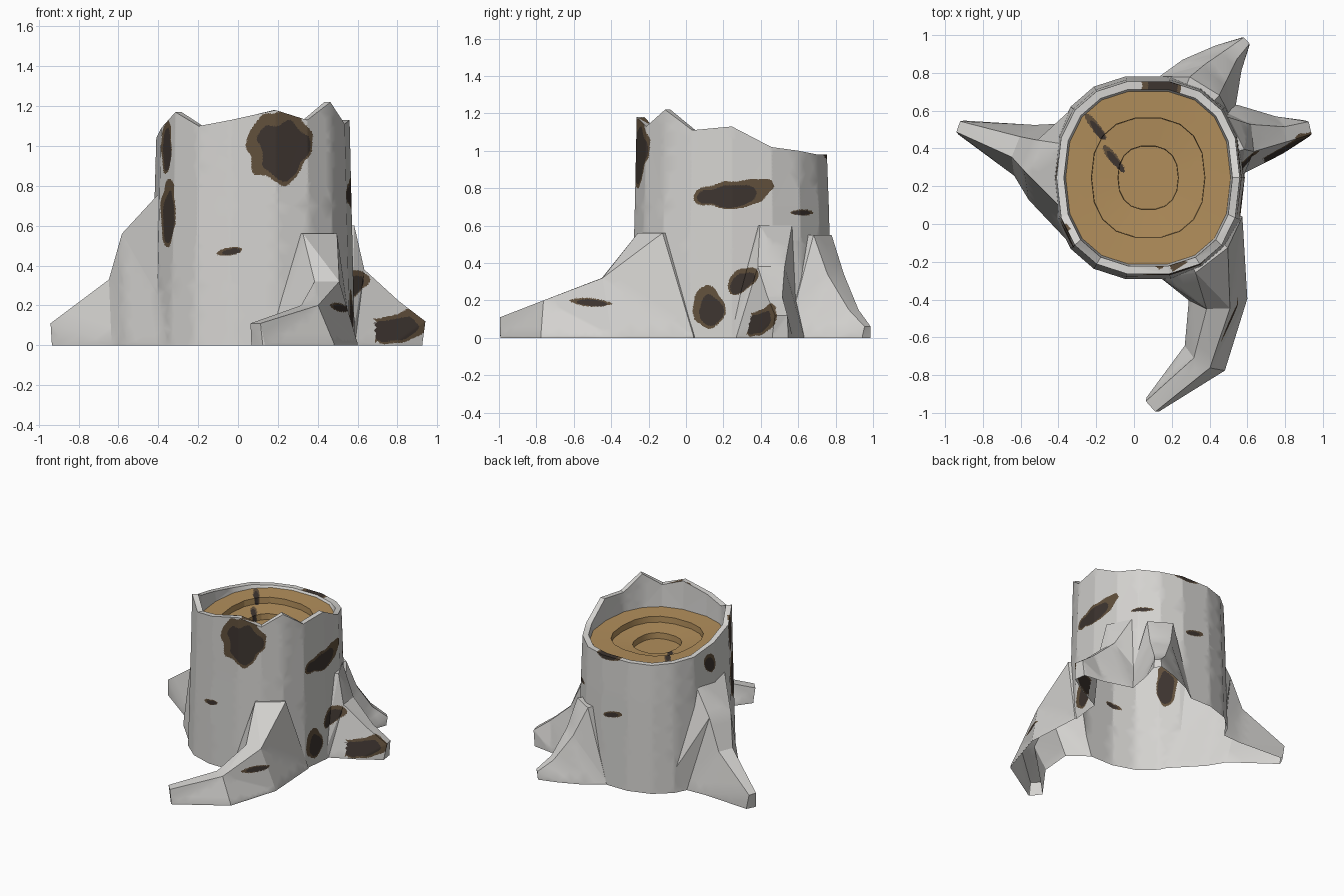
import bpy, bmesh, math
from mathutils import Vector, noise

if "Cube" in bpy.data.objects:
    bpy.data.objects.remove(bpy.data.objects["Cube"])

C = Vector((0.075, 0.245, 0))         # trunk axis
WOOD_Z = 0.965


def material(name, rgb):
    m = bpy.data.materials.new(name)
    m.diffuse_color = (*rgb, 1)
    m.use_nodes = True
    m.node_tree.nodes["Principled BSDF"].inputs["Base Color"].default_value = m.diffuse_color
    return m


BARK = material("pale_bark", (0.66, 0.65, 0.63))
HALO = material("worn_brown", (0.12, 0.08, 0.045))
CORE = material("dark_brown", (0.047, 0.035, 0.029))
WOOD = material("cut_wood", (0.44, 0.27, 0.105))


def loft(name, rings, mats, closed=True):
    """Skin a list of equal-length rings; cap the end, and the start if closed."""
    bm = bmesh.new()
    vr = [[bm.verts.new(p) for p in r] for r in rings]
    n = len(vr[0])
    for a, b in zip(vr, vr[1:]):
        for i in range(n):
            j = (i + 1) % n
            bm.faces.new((a[i], a[j], b[j], b[i]))
    if closed:
        bm.faces.new(vr[0][::-1])
    bm.faces.new(vr[-1])
    bmesh.ops.triangulate(bm, faces=bm.faces[:])
    if closed:
        bmesh.ops.recalc_face_normals(bm, faces=bm.faces[:])
    me = bpy.data.meshes.new(name)
    bm.to_mesh(me)
    bm.free()
    ob = bpy.data.objects.new(name, me)
    bpy.context.collection.objects.link(ob)
    for m in mats:
        me.materials.append(m)
    return ob


def activate(ob):
    bpy.ops.object.select_all(action='DESELECT')
    bpy.context.view_layer.objects.active = ob
    ob.select_set(True)


# ragged rim: heights at equal angles, counter-clockwise from the right
RIM = [1.13, 1.02, 1, .98, .98, .98, .98, .99, 1, 1.04, 1.09, 1.17, 1.1, 1.13, 1.18, 1.13, 1.22, 1.11]


def ring(scale, z=None):
    pts = []
    for i, h in enumerate(RIM):
        a = math.tau * i / len(RIM)
        x, y = (math.copysign(abs(t) ** .83, t) for t in (math.cos(a), math.sin(a)))
        pts.append((C.x + .485 * scale * x, C.y + .515 * scale * y, h if z is None else z))
    return pts


# trunk with hollow top
trunk = loft("trunk_with_roots", [ring(1.055 - .05 * z, z) for z in (-.1, .3, .7)]
             + [ring(1), ring(.92), ring(.9, WOOD_Z)], [BARK, HALO, CORE])

# roots: stations of centre x, y, half width, ridge height
ROOTS = {
    "front_root": [(.36, -.125, .27, .56), (.445, -.4, .155, .32), (.375, -.71, .125, .2), (.1, -.955, .05, .11)],
    "left_root": [(-.26, .25, .43, .78), (-.47, .33, .22, .56), (-.58, .39, .145, .33), (-.915, .51, .04, .11)],
    "right_root": [(.46, .44, .24, .6), (.57, .45, .18, .38), (.77, .47, .1, .22), (.915, .505, .045, .12)],
    "back_root": [(.33, .66, .23, .55), (.4, .76, .18, .34), (.5, .88, .095, .15), (.59, .965, .03, .06)],
}
for name, stations in ROOTS.items():
    mids = [Vector((s[0], s[1], 0)) for s in stations]
    last = len(mids) - 1
    rings = []
    for i, (x, y, w, h) in enumerate(stations):
        d = mids[min(i + 1, last)] - mids[i - 1] if i else mids[0] - C
        d.normalize()
        side = Vector((-d.y, d.x, 0)) * w
        flat = .75 if i == last else .4

        def section(m, k):
            top = m + d * h * .15 + Vector((0, 0, h))
            foot, deep = Vector((0, 0, .01)), Vector((0, 0, -.08))
            s = side * k
            return [m + s + deep, m + s + foot, top + s * flat,
                    top - s * flat, m - s + foot, m - s + deep]
        if i == 0:                       # buried end inside the trunk
            rings.append(section(mids[0] - d * .1, .8))
        rings.append(section(mids[i], 1))
    root = loft(name, rings, [BARK, HALO, CORE])
    mod = trunk.modifiers.new("join", 'BOOLEAN')
    mod.operation, mod.solver, mod.object = 'UNION', 'EXACT', root
    activate(trunk)
    bpy.ops.object.modifier_apply(modifier=mod.name)
    bpy.data.objects.remove(root)

# bark stains: angle round the trunk, height, half width, half height, tilt, reach
STAINS = [
    (-75, 1, .175, .175, 0), (-144, .67, .08, .18, 0), (-148, 1, .06, .13, 0),
    (-103, .47, .06, .02, .15), (2, .77, .23, .07, .12), (-14, .16, .09, .11, 0),
    (6, .31, .09, .05, .7), (45, .67, .08, .015, 0), (88, .55, .08, .025, .25),
    (175, .9, .06, .08, .3), (82, .985, .12, .03, 0),
    (12, .09, .045, .09, -.5, .776), (-60, .19, .1, .02, -.1, .89),
]


def bark_stain(az, z, ru, rv, tilt, reach=.5):
    a = math.radians(az)
    out, u = Vector((math.cos(a), math.sin(a), 0)), Vector((-math.sin(a), math.cos(a), 0))
    shift = -.1 if az > 0 else .12
    return C + out * reach + Vector((0, 0, z)), out, u, Vector((0, 0, 1)), ru, rv, tilt, shift


def wood_crack(x, y):
    return Vector((x, y, WOOD_Z)), Vector((0, 0, 1)), Vector((1, 0, 0)), Vector((0, 1, 0)), .09, .022, -.9, .3


def stain_level(stain, p, nrm):
    """0 = clean, 1 = halo, 2 = core (set slightly off centre)."""
    centre, out, u_dir, v_dir, ru, rv, tilt, shift = stain
    d = p - centre
    if abs(d.dot(out)) > .16 or nrm.dot(out) < -.05:
        return 0
    u, v = d.dot(u_dir), d.dot(v_dir)
    c, s = math.cos(tilt), math.sin(tilt)
    u, v = (u * c + v * s) / ru, (v * c - u * s) / rv
    wobble = .25 * noise.noise(p * 11)
    if math.hypot(u, v) + wobble > 1:
        return 0
    return 2 if math.hypot(u - shift, v + .12) + wobble < .76 else 1


def paint(ob, stains, trim=False):
    """Refine the mesh around the stains and assign their colours."""
    bm = bmesh.new()
    bm.from_mesh(ob.data)
    if trim:     # open underside, and open top where the wood sits
        bmesh.ops.bisect_plane(bm, geom=bm.verts[:] + bm.edges[:] + bm.faces[:],
                               plane_co=(0, 0, 0), plane_no=(0, 0, 1), clear_inner=True)
        cap = [f for f in bm.faces if all(abs(v.co.z - WOOD_Z) < .001 for v in f.verts)]
        bmesh.ops.delete(bm, geom=cap, context='FACES')
    bmesh.ops.triangulate(bm, faces=bm.faces[:])
    limit = .4
    while limit > .012:
        limit *= .6
        long = []
        for e in bm.edges:
            mid = (e.verts[0].co + e.verts[1].co) / 2
            near = any((mid - s[0]).length < max(s[4], s[5]) + .05 + limit for s in stains)
            if e.calc_length() > (limit if near else max(limit, .1)):
                long.append(e)
        if long:
            bmesh.ops.subdivide_edges(bm, edges=long, cuts=1)
            bmesh.ops.triangulate(bm, faces=bm.faces[:])
    for f in bm.faces:
        p = f.calc_center_median()
        f.material_index = max(stain_level(s, p, f.normal) for s in stains)
    bm.to_mesh(ob.data)
    bm.free()
    activate(ob)
    bpy.ops.object.shade_smooth_by_angle(angle=math.radians(25))


paint(trunk, [bark_stain(*s) for s in STAINS], trim=True)

# cut wood: growth rings stepping down to the middle
steps = [ring(.905, WOOD_Z)]
for scale, drop in ((.62, 0), (.33, .055)):
    steps += [ring(scale, WOOD_Z - drop - .005), ring(scale - .004, WOOD_Z - drop - .05)]
wood = loft("cut_wood_rings", steps, [WOOD, HALO, CORE], closed=False)
paint(wood, [wood_crack(-.2, .51), wood_crack(-.11, .35)])
